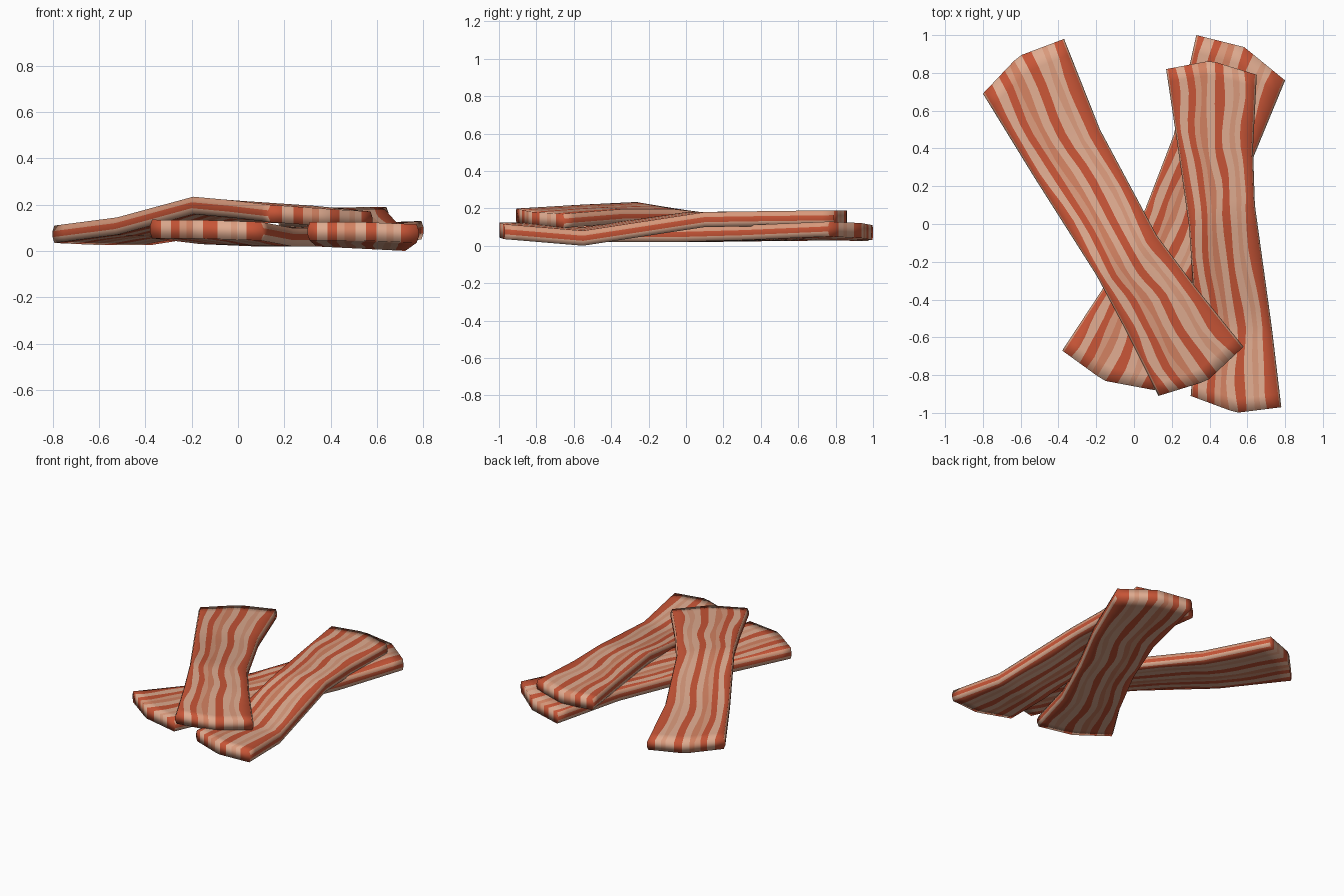
import bpy, bmesh, math, random
from mathutils import Vector

if "Cube" in bpy.data.objects:
    bpy.data.objects.remove(bpy.data.objects["Cube"])

random.seed(4)

# Flat colours
def material(name, rgb):
    m = bpy.data.materials.new(name)
    m.diffuse_color = (*rgb, 1)
    m.use_nodes = True
    m.node_tree.nodes["Principled BSDF"].inputs["Base Color"].default_value = m.diffuse_color
    return m

MATS = [material("meat_red", (0.57, 0.09, 0.037)),
        material("pale_fat", (0.74, 0.41, 0.28)),
        material("orange_fat", (0.64, 0.22, 0.12)),
        material("salmon_fat", (0.69, 0.32, 0.20))]
RED, PALE, ORANGE, SALMON = range(4)

# Lengthwise stripes across the width: (colour, relative width)
STRIPES = [(RED, .08), (PALE, .10), (RED, .09), (SALMON, .07), (ORANGE, .08), (PALE, .10),
           (RED, .11), (PALE, .10), (SALMON, .07), (PALE, .07), (RED, .13)]
SIDE = [SALMON, RED, PALE]
ROWS = 6          # rows between two stations
END_BULGE = 0.06  # how far the middle of each end sticks out


def middle(s):
    return Vector([(s[i] + s[i + 3]) / 2 for i in range(3)])


def strip(name, stations, thick):
    """Stations hold left and right edge points: (lx, ly, top z, rx, ry, top z)."""
    n = len(STRIPES)
    total = sum(w for _, w in STRIPES)
    base = [0.02]
    for _, w in STRIPES:
        base.append(base[-1] + 0.96 * w / total)
    phase = random.uniform(0, 6)
    jitter = [random.uniform(0, 6) for _ in base]

    # Interpolate the edge points along the length
    edges = []
    for a, b in zip(stations, stations[1:]):
        for i in range(ROWS):
            edges.append([p + (q - p) * i / ROWS for p, q in zip(a, b)])
    edges.append(list(stations[-1]))
    last = len(edges) - 1
    out_a = (middle(stations[0]) - middle(stations[1])).normalized()
    out_b = (middle(stations[-1]) - middle(stations[-2])).normalized()

    bm = bmesh.new()
    rings = []
    for r, e in enumerate(edges):
        left, right = Vector(e[:3]), Vector(e[3:])
        us = []
        for k, b in enumerate(base):
            wave = 0.024 * math.sin(r * 0.75 + phase) + 0.01 * math.sin(r * 1.3 + jitter[k])
            us.append(b + (wave if 0 < k < n else 0))
        # Ring: top, right side, bottom, left side
        ring = [(u, 0) for u in us] + [(1, .33), (1, .67)]
        ring += [(u, 1) for u in reversed(us)] + [(0, .67), (0, .33)]
        bulge_a = max(0, 1 - r / ROWS)
        bulge_b = max(0, 1 - (last - r) / ROWS)
        verts = []
        for u, w in ring:
            p = left.lerp(right, u) - Vector((0, 0, thick * w))
            tent = END_BULGE * (1 - abs(2 * u - 1))
            p += (out_a * bulge_a + out_b * bulge_b) * tent
            verts.append(bm.verts.new(p))
        rings.append(verts)

    # Skin, coloured by stripe
    tops = [c for c, _ in STRIPES]
    ring_colours = tops + SIDE + tops[::-1] + SIDE[::-1]
    count = len(ring_colours)
    for a, b in zip(rings, rings[1:]):
        for k, c in enumerate(ring_colours):
            j = (k + 1) % count
            bm.faces.new((a[k], a[j], b[j], b[k])).material_index = c

    # End caps continue the stripes
    for ring in (rings[0], rings[-1]):
        for k, c in enumerate(tops):
            low = 2 * n + 3 - k
            bm.faces.new((ring[k], ring[k + 1], ring[low - 1], ring[low])).material_index = c
        bm.faces.new(ring[n:n + 4]).material_index = RED
        bm.faces.new((ring[0], ring[-1], ring[-2], ring[-3])).material_index = RED

    bmesh.ops.recalc_face_normals(bm, faces=bm.faces)
    for f in bm.faces:
        f.smooth = True
    me = bpy.data.meshes.new(name)
    bm.to_mesh(me)
    bm.free()
    for m in MATS:
        me.materials.append(m)
    ob = bpy.data.objects.new(name, me)
    bpy.context.collection.objects.link(ob)


# Slice lying on top, from back left to front right
strip("top_bacon_slice", [
    (-0.80, 0.69, .11, -0.37, 0.98, .10),
    (-0.53, 0.25, .145, -0.18, 0.50, .13),
    (-0.20, -0.27, .235, 0.12, -0.06, .195),
    (-0.04, -0.57, .22, 0.33, -0.34, .195),
    (0.13, -0.91, .20, 0.58, -0.65, .17)], .075)

# Slice on the right, sagging towards the front
strip("right_bacon_slice", [
    (0.17, 0.82, .185, 0.65, 0.79, .19),
    (0.23, 0.42, .185, 0.63, 0.40, .185),
    (0.29, 0.00, .18, 0.64, 0.10, .18),
    (0.33, -0.55, .10, 0.73, -0.55, .08),
    (0.30, -0.91, .125, 0.78, -0.97, .115)], .08)

# Slice underneath, from back right to front left
strip("bottom_bacon_slice", [
    (0.33, 1.00, .11, 0.80, 0.76, .13),
    (0.21, 0.47, .105, 0.61, 0.30, .11),
    (0.06, 0.08, .10, 0.43, -0.05, .10),
    (-0.17, -0.35, .11, 0.24, -0.47, .10),
    (-0.38, -0.67, .135, 0.11, -0.88, .125)], .08)
